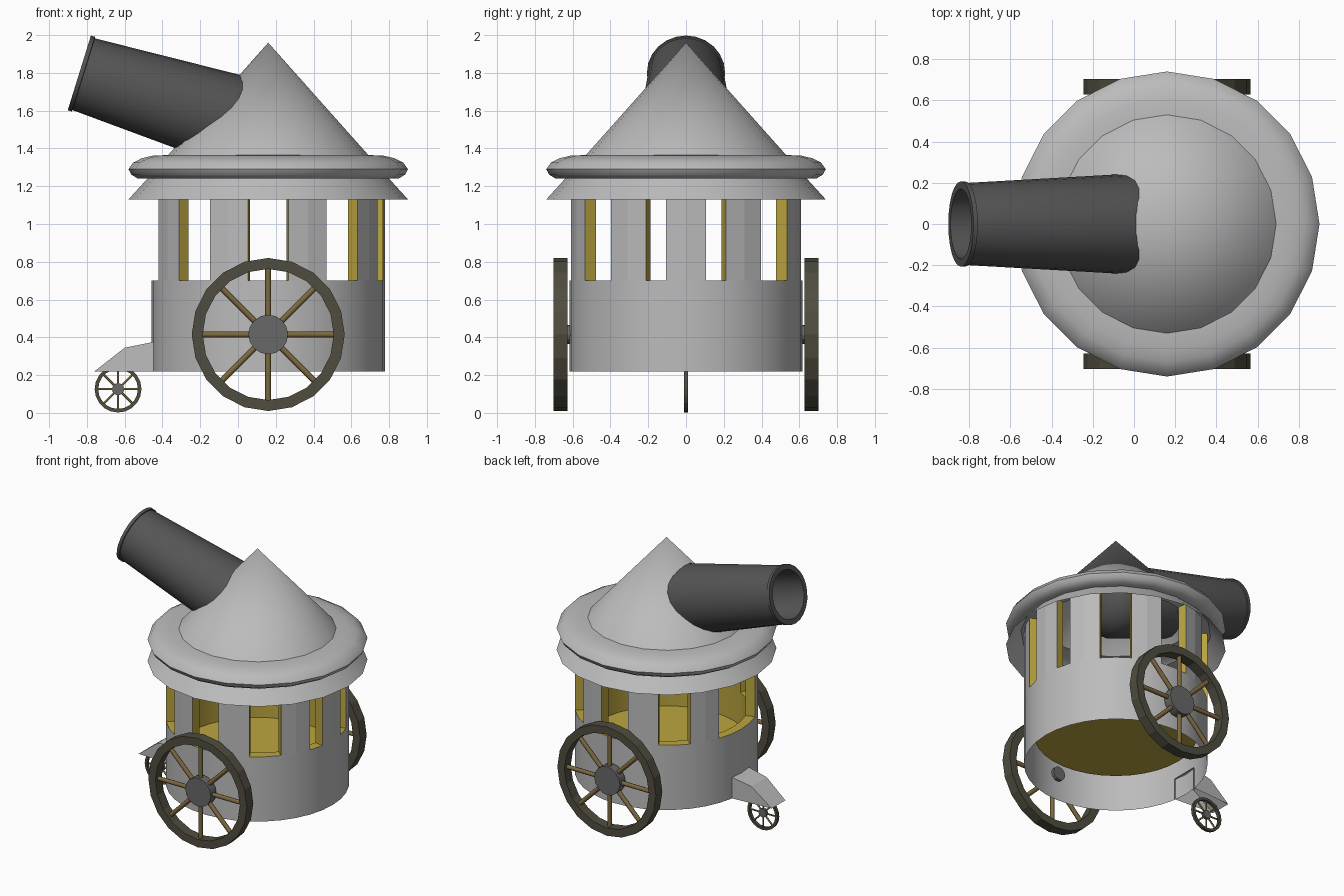
import bpy, bmesh
from math import sin, cos, pi, radians
from mathutils import Matrix, Vector

if "Cube" in bpy.data.objects:
    bpy.data.objects.remove(bpy.data.objects["Cube"])

CX = 0.16  # axis of the round body


def material(name, rgb):
    m = bpy.data.materials.new(name)
    m.diffuse_color = (*rgb, 1)
    m.use_nodes = True
    m.node_tree.nodes["Principled BSDF"].inputs["Base Color"].default_value = m.diffuse_color
    return m


GREY = material("grey", (0.5, 0.5, 0.5))
YELLOW = material("yellow", (0.5, 0.38, 0.05))
DARK = material("dark_iron", (0.09, 0.09, 0.09))
RIM = material("rim_brown", (0.08, 0.075, 0.05))
SPOKE = material("spoke_brown", (0.2, 0.14, 0.05))
HUB = material("hub_grey", (0.14, 0.14, 0.14))


def finish(name, bm, mats, angle=30):
    bmesh.ops.remove_doubles(bm, verts=bm.verts, dist=1e-5)
    bmesh.ops.recalc_face_normals(bm, faces=bm.faces)
    me = bpy.data.meshes.new(name)
    bm.to_mesh(me)
    bm.free()
    for m in mats:
        me.materials.append(m)
    ob = bpy.data.objects.new(name, me)
    bpy.context.collection.objects.link(ob)
    bpy.ops.object.select_all(action='DESELECT')
    bpy.context.view_layer.objects.active = ob
    ob.select_set(True)
    bpy.ops.object.shade_smooth_by_angle(angle=radians(angle))
    return ob


def lathe(name, profile, n, mats, matrix, slots=None, closed=False,
          a0=0.0, a1=2 * pi, caps=None, angle=30):
    """Turn a (radius, height) profile round local z; caps = slot of end faces."""
    bm = bmesh.new()
    rings = []
    for i in range(n + 1):
        a = a0 + (a1 - a0) * i / n
        rings.append([bm.verts.new(matrix @ Vector((r * cos(a), r * sin(a), z)))
                      for r, z in profile])
    count = len(profile) if closed else len(profile) - 1
    for i in range(n):
        for j in range(count):
            k = (j + 1) % len(profile)
            quad = [rings[i][j], rings[i + 1][j], rings[i + 1][k], rings[i][k]]
            if profile[j][0] == 0:
                quad.pop(1)
            elif profile[k][0] == 0:
                quad.pop(2)
            bm.faces.new(quad).material_index = slots[j] if slots else 0
    if caps is not None:
        for ring in (rings[0], rings[-1]):
            bm.faces.new(ring).material_index = caps
    return finish(name, bm, mats, angle)


axis = Matrix.Translation((CX, 0, 0))

# Lower body: skirt, sill, inner wall and raised floor
lathe("body", [(0.617, 0.22), (0.617, 0.70), (0.55, 0.70), (0.55, 0.45), (0, 0.45)],
      36, [GREY, YELLOW], axis, slots=[0, 1, 1, 1])

# Window posts
for deg in (0, 30, 70, 110, 150, -30, -70, -110, -150):
    lathe("window_post", [(0.617, 0.70), (0.617, 1.24), (0.55, 1.24), (0.55, 0.70)],
          2, [GREY, YELLOW], axis, slots=[0, 0, 1, 1], closed=True,
          a0=radians(deg - 10), a1=radians(deg + 10), caps=1, angle=5)

# Roof: cone, rounded ring and flared brim
lathe("roof", [(0, 1.96), (0.53, 1.365), (0.61, 1.362), (0.67, 1.348), (0.715, 1.325),
               (0.74, 1.29), (0.725, 1.262), (0.69, 1.24), (0.64, 1.24), (0.74, 1.13)],
      20, [GREY], axis, angle=35)
# Lintel ring under the roof
lathe("lintel", [(0.64, 1.24), (0.55, 1.24)], 20, [GREY], axis)

# Barrel pointing up and out through the roof
aim = Vector((0.955, 0, -0.296)).normalized()
barrel_m = (Matrix.Translation((-0.84, 0, 1.80))
            @ Vector((0, 0, 1)).rotation_difference(aim).to_matrix().to_4x4())
lathe("barrel", [(0, 0.9), (0.185, 0.9), (0.17, 0), (0.207, 0), (0.207, 0.022),
                 (0.199, 0.024), (0.256, 1.08), (0.225, 1.17), (0.14, 1.235), (0, 1.26)],
      24, [DARK], barrel_m, angle=40)


def wheel(name, x, y, z, ro, ri, width, hub_r, hub_w, spoke_r):
    turn = Matrix.Translation((x, y, z)) @ Matrix.Rotation(pi / 2, 4, 'X')
    w, h = width / 2, hub_w / 2
    lathe(name + "_rim", [(ro, -w), (ro, w), (ri, w), (ri, -w)], 20, [RIM], turn,
          closed=True, angle=10)
    lathe(name + "_hub", [(0, -h), (hub_r, -h), (hub_r, h), (0, h)], 16, [HUB], turn)
    # Spokes
    bm = bmesh.new()
    length = ri + 0.006 - hub_r * 0.8
    for i in range(8):
        m = (turn @ Matrix.Rotation(i * pi / 4, 4, 'Z')
             @ Matrix.Translation((hub_r * 0.8 + length / 2, 0, 0))
             @ Matrix.Rotation(pi / 2, 4, 'Y'))
        bmesh.ops.create_cone(bm, cap_ends=True, segments=8, radius1=spoke_r,
                              radius2=spoke_r, depth=length, matrix=m)
    finish(name + "_spokes", bm, [SPOKE], 50)


# Big side wheels and little leading wheel
for side, name in ((-1, "front_wheel"), (1, "back_wheel")):
    wheel(name, CX, side * 0.665, 0.415, 0.405, 0.347, 0.075, 0.105, 0.065, 0.016)
wheel("small_wheel", -0.635, 0, 0.126, 0.124, 0.105, 0.022, 0.032, 0.022, 0.006)

# Axle joining the big wheels
bm = bmesh.new()
for side in (-1, 1):
    bmesh.ops.create_cone(bm, cap_ends=True, segments=12, radius1=0.05, radius2=0.05,
                          depth=0.06, matrix=Matrix.Translation((CX, side * 0.62, 0.415))
                          @ Matrix.Rotation(pi / 2, 4, 'X'))
finish("axle_stubs", bm, [HUB])

# Mudguard over the little wheel, open underneath
bm = bmesh.new()
outline = [(-0.76, 0.22, 0.08), (-0.60, 0.345, 0.09), (-0.44, 0.377, 0.10)]
sides = []
for s in (-1, 1):
    top = [bm.verts.new((x, s * w, z)) for x, z, w in outline]
    low = bm.verts.new((-0.44, s * 0.10, 0.22))
    bm.faces.new(top + [low])
    sides.append(top)
for i in range(2):
    bm.faces.new([sides[0][i], sides[0][i + 1], sides[1][i + 1], sides[1][i]])
finish("mudguard", bm, [GREY], 10)
